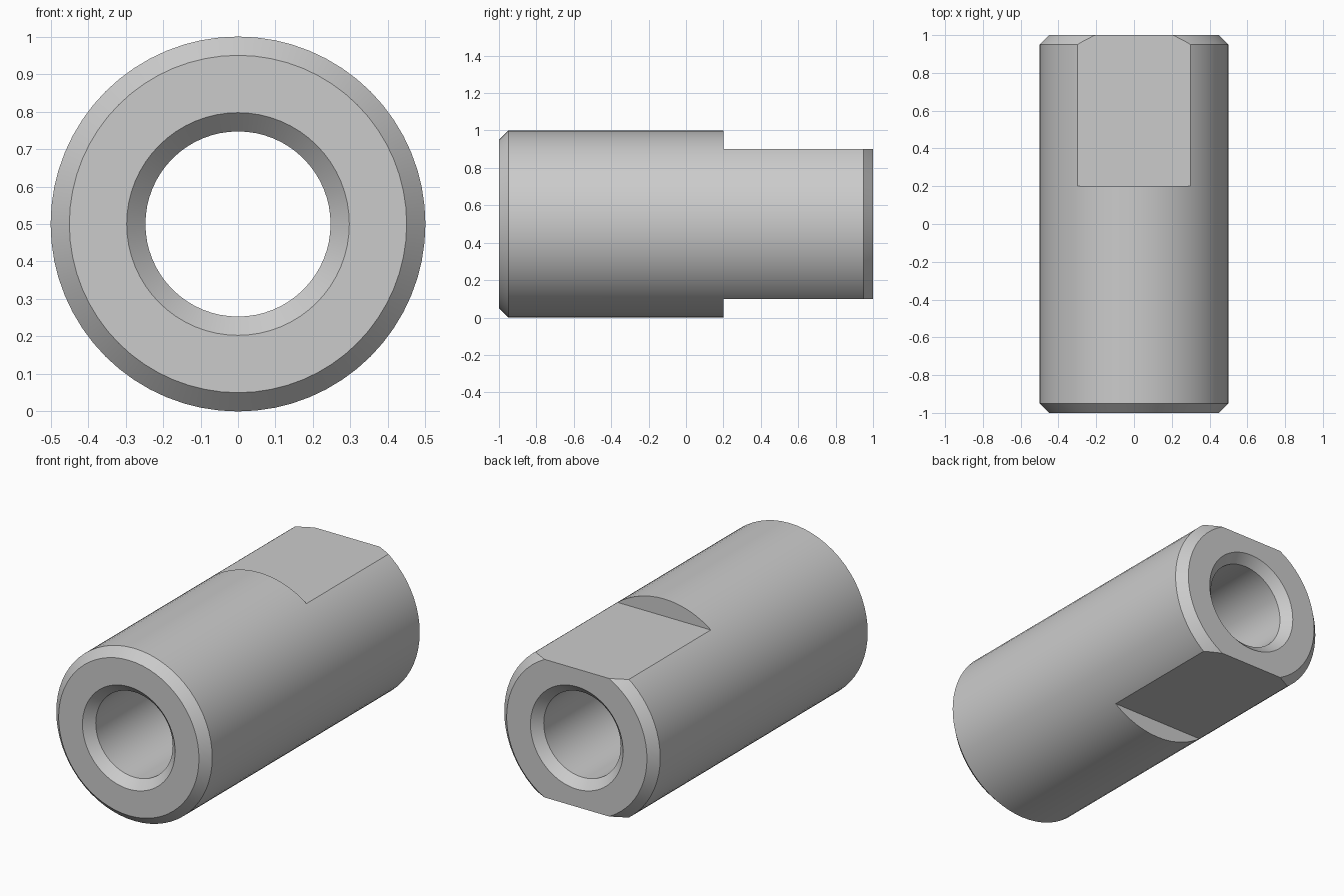
import bpy, bmesh, math
from mathutils import Vector

# Remove the default cube
cube = bpy.data.objects.get("Cube")
if cube:
    bpy.data.objects.remove(cube, do_unlink=True)

SEGMENTS = 64
RADIUS, BORE, CHAMFER = 0.5, 0.247, 0.05
CENTRE_Z = 0.5
FLAT_START, FLAT_HALF_HEIGHT = 0.2, 0.4

# Plain grey metal
metal = bpy.data.materials.new("grey metal")
metal.use_nodes = True
grey = (0.6, 0.6, 0.6, 1)
metal.diffuse_color = grey
metal.node_tree.nodes["Principled BSDF"].inputs["Base Color"].default_value = grey


def make_object(name, bm):
    bmesh.ops.recalc_face_normals(bm, faces=bm.faces)
    mesh = bpy.data.meshes.new(name)
    bm.to_mesh(mesh)
    bm.free()
    mesh.materials.append(metal)
    obj = bpy.data.objects.new(name, mesh)
    bpy.context.collection.objects.link(obj)
    return obj


# Sleeve: closed section (radius, y) with chamfers, spun around the y axis
half = [(BORE, 1 - CHAMFER), (BORE + CHAMFER, 1),
        (RADIUS - CHAMFER, 1), (RADIUS, 1 - CHAMFER)]
section = half + [(r, -y) for r, y in reversed(half)]
bm = bmesh.new()
rings = []
for i in range(SEGMENTS):
    a = math.tau * i / SEGMENTS
    rings.append([bm.verts.new((r * math.sin(a), y, CENTRE_Z + r * math.cos(a)))
                  for r, y in section])
for i, ring in enumerate(rings):
    following = rings[(i + 1) % SEGMENTS]
    for j in range(len(section)):
        k = (j + 1) % len(section)
        bm.faces.new((ring[j], ring[k], following[k], following[j]))
sleeve = make_object("sleeve", bm)

# Wrench flats: cut above and below the rear end
cutters = []
for side in (1, -1):
    bm = bmesh.new()
    bmesh.ops.create_cube(bm, size=1)
    bmesh.ops.scale(bm, vec=Vector((2, 1, 0.5)), verts=bm.verts)
    bmesh.ops.translate(bm, verts=bm.verts, vec=Vector(
        (0, FLAT_START + 0.5, CENTRE_Z + side * (FLAT_HALF_HEIGHT + 0.25))))
    cutter = make_object("flat_cutter", bm)
    cutter.hide_render = True
    cutters.append(cutter)
    cut = sleeve.modifiers.new("flat", 'BOOLEAN')
    cut.operation = 'DIFFERENCE'
    cut.solver = 'EXACT'
    cut.object = cutter

# Bake the cuts and discard the cutters
depsgraph = bpy.context.evaluated_depsgraph_get()
result = bpy.data.meshes.new_from_object(sleeve.evaluated_get(depsgraph))
sleeve.modifiers.clear()
sleeve.data = result
for cutter in cutters:
    bpy.data.objects.remove(cutter, do_unlink=True)

# Smooth walls with crisp chamfers and flats
bpy.ops.object.select_all(action='DESELECT')
sleeve.select_set(True)
bpy.context.view_layer.objects.active = sleeve
bpy.ops.object.shade_smooth_by_angle(angle=math.radians(25))
